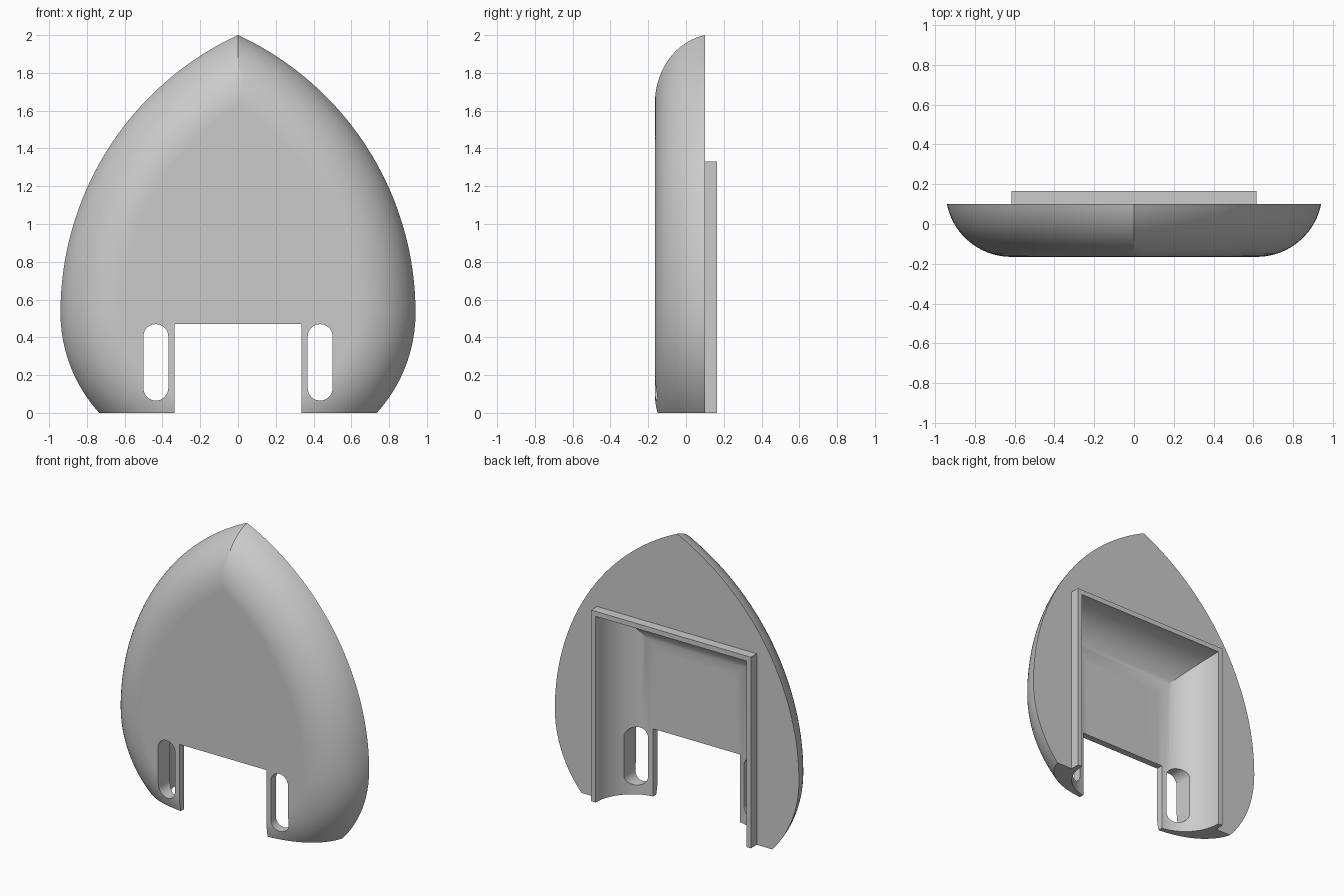
import bpy, bmesh, math

if "Cube" in bpy.data.objects:
    bpy.data.objects.remove(bpy.data.objects["Cube"], do_unlink=True)

grey = bpy.data.materials.new("light grey")
grey.use_nodes = True
grey.diffuse_color = (0.6, 0.6, 0.6, 1)
grey.node_tree.nodes["Principled BSDF"].inputs["Base Color"].default_value = (0.6, 0.6, 0.6, 1)


def loft(name, rings):
    """Solid through a list of (y, [(x, z), ...]) sections, capped at both ends."""
    bm = bmesh.new()
    loops = [[bm.verts.new((x, y, z)) for x, z in pts] for y, pts in rings]
    for a, b in zip(loops, loops[1:]):
        for i in range(len(a)):
            j = (i + 1) % len(a)
            bm.faces.new((a[i], a[j], b[j], b[i]))
    bm.faces.new(loops[0])
    bm.faces.new(loops[-1])
    bmesh.ops.recalc_face_normals(bm, faces=bm.faces)
    mesh = bpy.data.meshes.new(name)
    bm.to_mesh(mesh)
    bm.free()
    mesh.materials.append(grey)
    obj = bpy.data.objects.new(name, mesh)
    bpy.context.collection.objects.link(obj)
    return obj


def rect(x, z0, z1):
    return [(-x, z0), (x, z0), (x, z1), (-x, z1)]


def box(name, x, y0, y1, z0, z1):
    return loft(name, [(y0, rect(x, z0, z1)), (y1, rect(x, z0, z1))])


def outline(d, n=40):
    """Pointed arch made of tangent arcs, moved inwards by d."""
    r_low, r_side = 0.787 - d, 1.62 - d
    half = []
    for i in range(24):
        a = -math.pi / 2 * (1 - i / 24)
        half.append((0.153 + r_low * math.cos(a), 0.53 + r_low * math.sin(a)))
    tip = math.acos(0.68 / r_side)
    for i in range(n):
        a = tip * i / n
        half.append((-0.68 + r_side * math.cos(a), 0.53 + r_side * math.sin(a)))
    top = (0, 0.53 + r_side * math.sin(tip))
    return half + [top] + [(-x, z) for x, z in reversed(half)]


def stadium(cx, z0, z1, r, n=16):
    pts = []
    for zc, start in ((z1 - r, 0), (z0 + r, math.pi)):
        for i in range(n + 1):
            a = start + math.pi * i / n
            pts.append((cx + r * math.cos(a), zc + r * math.sin(a)))
    return pts


# Domed shell with a rounded rim
R, STEPS = 0.33, 18
a0 = math.asin(0.065 / R)
sections = []
for i in range(STEPS + 1):
    a = a0 + (math.pi / 2 - a0) * i / STEPS
    sections.append((0.165 - R * math.sin(a), outline(R * (math.cos(a0) - math.cos(a)))))
shell = loft("cover_shell", sections)

# Raised frame on the back
frame = box("back_frame", 0.615, 0.0, 0.165, -0.1, 1.33)

# Hollow with rounded top and sides, open at the bottom
r, pocket_sections = 0.28, [(0.3, rect(0.58, -0.6, 1.295))]
for i in range(17):
    a = math.pi / 2 * i / 16
    d = r * (1 - math.cos(a))
    pocket_sections.append((0.162 - r * math.sin(a), rect(0.58 - d, -0.6, 1.295 - d)))
pocket = loft("pocket_cutter", pocket_sections)

# Flat base, bottom notch and the two slots
base = box("base_cutter", 2, -1, 1, -1, 0)
notch = box("notch_cutter", 0.335, -0.5, 0.5, -0.5, 0.47)
slots = [loft("slot_cutter", [(y, stadium(s * 0.435, 0.065, 0.47, 0.066)) for y in (-0.5, 0.5)])
         for s in (-1, 1)]

helpers = [frame, pocket, base, notch] + slots
for h in helpers:
    h.hide_render = True
    mod = shell.modifiers.new(h.name, 'BOOLEAN')
    mod.operation = 'UNION' if h is frame else 'DIFFERENCE'
    mod.solver = 'EXACT'
    mod.object = h

# Bake the cuts and drop the helpers
bpy.context.view_layer.update()
result = bpy.data.meshes.new_from_object(shell.evaluated_get(bpy.context.evaluated_depsgraph_get()))
shell.modifiers.clear()
shell.data = result
for h in helpers:
    bpy.data.objects.remove(h, do_unlink=True)

# Smooth curves, crisp edges
bpy.ops.object.select_all(action='DESELECT')
shell.select_set(True)
bpy.context.view_layer.objects.active = shell
bpy.ops.object.shade_smooth_by_angle(angle=math.radians(25))
weighted = shell.modifiers.new("even_shading", 'WEIGHTED_NORMAL')
weighted.keep_sharp = True
